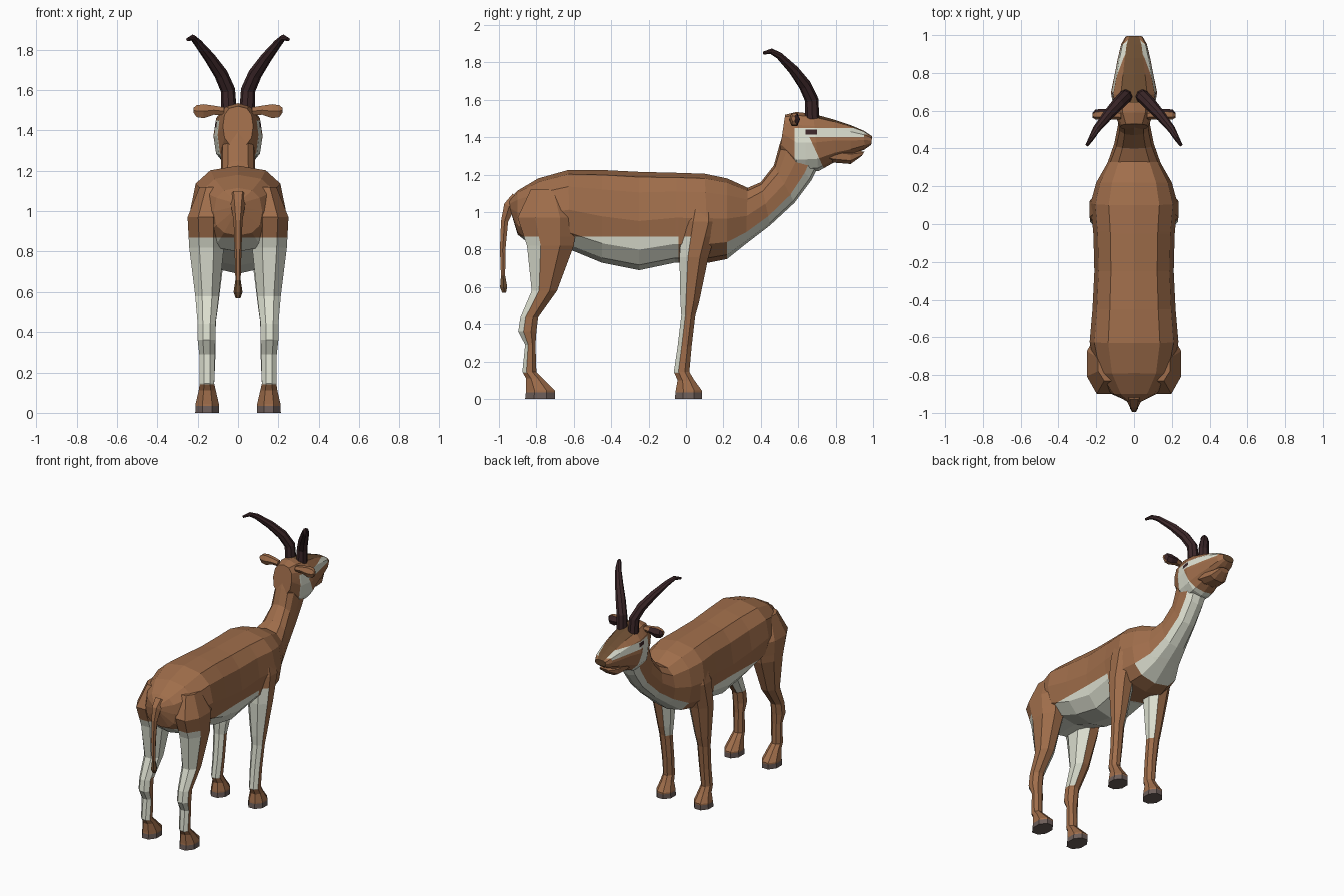
import bpy, bmesh, math
from mathutils import Vector as V

if "Cube" in bpy.data.objects:
    bpy.data.objects.remove(bpy.data.objects["Cube"])

COLOURS = {
    "tan_coat": (0.35, 0.155, 0.07), "white_fur": (0.72, 0.74, 0.63),
    "dark_brown": (0.15, 0.075, 0.032), "horn_black": (0.045, 0.02, 0.022),
    "hoof_grey": (0.15, 0.11, 0.10),
}
MATS = []
for nm, c in COLOURS.items():
    m = bpy.data.materials.new(nm)
    m.diffuse_color = (*c, 1)
    m.use_nodes = True
    m.node_tree.nodes["Principled BSDF"].inputs["Base Color"].default_value = m.diffuse_color
    MATS.append(m)
TAN, WHITE, DARK, HORN, HOOF = range(5)


def spow(t, p):
    return math.copysign(abs(t) ** p, t)


def loft(name, rings, n=8, phase=0.0, power=1.0, cuts=(), rule=None, mirror=False):
    """Skin rings (centre, u, v); cut colour borders; colour faces by rule(centre, normal)."""
    bm = bmesh.new()
    loops = []
    for c, u, v in rings:
        ang = [2 * math.pi * (j + phase) / n for j in range(n)]
        loops.append([bm.verts.new(c + u * spow(math.cos(a), power) + v * spow(math.sin(a), power))
                      for a in ang])
    for a, b in zip(loops, loops[1:]):
        for j in range(n):
            k = (j + 1) % n
            bm.faces.new((a[j], a[k], b[k], b[j]))
    bm.faces.new(loops[0])
    bm.faces.new(loops[-1])
    bmesh.ops.recalc_face_normals(bm, faces=bm.faces[:])
    for co, no in cuts:
        bmesh.ops.bisect_plane(bm, geom=bm.verts[:] + bm.edges[:] + bm.faces[:],
                               plane_co=co, plane_no=no)
    bm.normal_update()
    for f in bm.faces:
        f.material_index = rule(f.calc_center_median(), f.normal) if rule else TAN
    me = bpy.data.meshes.new(name)
    bm.to_mesh(me)
    bm.free()
    for m in MATS:
        me.materials.append(m)
    ob = bpy.data.objects.new(name, me)
    bpy.context.collection.objects.link(ob)
    if mirror:
        ob.modifiers.new("mirror", 'MIRROR').use_mirror_merge = False
    return ob


def side_rings(secs):
    """Sections (top y, top z, bottom y, bottom z, half width)."""
    out = []
    for ty, tz, by, bz, w in secs:
        t, b = V((0, ty, tz)), V((0, by, bz))
        out.append(((t + b) / 2, (t - b) / 2, V((w, 0, 0))))
    return out


def tube_rings(path):
    """Path points (x, y, z, radius)."""
    pts = [V(p[:3]) for p in path]
    out = []
    for i, p in enumerate(pts):
        t = (pts[min(i + 1, len(pts) - 1)] - pts[max(i - 1, 0)]).normalized()
        u = t.cross(V((0, 1, 0.2))).normalized()
        out.append((p, u * path[i][3], t.cross(u) * path[i][3]))
    return out


# Body and neck
def body_colour(c, n):
    if c.y < -0.04:
        return WHITE if c.z < 0.87 else TAN
    under = n.dot(V((0, 0.7, -0.7)))
    return WHITE if c.y > 0.2 and under > (0.7 if c.y < 0.45 else 0.4) else TAN


loft("body", side_rings([
    (-.95, 1.06, -.93, .98, .03), (-.90, 1.115, -.90, .88, .12), (-.79, 1.18, -.80, .80, .20),
    (-.63, 1.225, -.62, .80, .235), (-.45, 1.225, -.45, .73, .22), (-.25, 1.215, -.25, .69, .21),
    (-.05, 1.21, -.06, .73, .215), (.10, 1.205, .12, .73, .23), (.22, 1.18, .22, .75, .20),
    (.33, 1.13, .32, .83, .14), (.40, 1.16, .45, .93, .105), (.47, 1.25, .58, 1.05, .085),
    (.50, 1.36, .67, 1.17, .085), (.54, 1.48, .70, 1.23, .09)]),
    n=12, power=0.78, rule=body_colour,
    cuts=[((0, 0, .87), (0, 0, 1)), ((0, -.04, 0), (0, 1, 0))])


# Head with white eye stripe, cheek patch, eye and dark blaze
def head_colour(c, n):
    if c.y > 0.975 and c.z < 1.40:
        return DARK
    if n.z > 0.75:
        return DARK if c.y > 0.66 else TAN
    if 1.40 < c.z < 1.45 and 0.58 < c.y < 0.96 and abs(c.x) > 0.03:
        if 0.64 < c.y < 0.70 and 1.415 < c.z < 1.442:
            return HORN
        return WHITE
    if c.z < 1.40 and c.y > 0.58 and (c.y - .66) * .13 + (c.z - 1.4) * .06 < 0:
        return WHITE
    return TAN


up, fwd = (0, 0, 1), (0, 1, 0)
loft("head", side_rings([
    (.53, 1.52, .50, 1.32, .075), (.59, 1.535, .59, 1.21, .105), (.68, 1.525, .71, 1.22, .122),
    (.79, 1.495, .80, 1.27, .102), (.88, 1.465, .88, 1.30, .085), (.95, 1.435, .955, 1.335, .068),
    (.995, 1.405, .99, 1.36, .045)]),
    n=12, power=0.8, rule=head_colour,
    cuts=[((0, 0, z), up) for z in (1.40, 1.415, 1.442, 1.45)]
    + [((0, y, 0), fwd) for y in (.58, .64, .70)]
    + [((0, .66, 1.4), (0, .13, .06))])

# Lower jaw
loft("jaw", side_rings([
    (.72, 1.36, .71, 1.28, .09), (.80, 1.34, .79, 1.262, .085), (.88, 1.33, .88, 1.255, .07),
    (.955, 1.325, .94, 1.30, .04)]), n=8, phase=.5, power=0.8)


# Legs: sections (z, back y, front y, inner x, outer x)
def leg_rings(secs):
    k = 1 / math.cos(math.pi / 8)
    return [(V(((a + b) / 2, (y0 + y1) / 2, z)), V(((b - a) / 2 * k, 0, 0)),
             V((0, (y1 - y0) / 2 * k, 0))) for z, y0, y1, a, b in secs]


def leg_colour(c, n):
    if c.z < 0.035:
        return HOOF
    if 0.14 < c.z < 0.87 and (n.y < -0.5 or (n.x < -0.5 and c.z > 0.45)):
        return WHITE
    return TAN


leg_cuts = [((0, 0, z), up) for z in (.035, .14, .45, .87)]
loft("front_legs", leg_rings([
    (1.08, .02, .16, .10, .20), (.95, -.02, .18, .08, .235), (.76, -.035, .12, .07, .232),
    (.52, -.03, .07, .10, .205), (.45, -.025, .05, .11, .198), (.28, -.045, .03, .112, .19),
    (.145, -.065, .018, .118, .19), (.10, -.045, .045, .11, .195), (.045, -.055, .085, .095, .208),
    (0, -.06, .085, .093, .212)]),
    phase=.5, cuts=leg_cuts, rule=leg_colour, mirror=True)
loft("hind_legs", leg_rings([
    (1.12, -.83, -.66, .08, .19), (.97, -.90, -.58, .07, .25), (.82, -.85, -.60, .07, .242),
    (.58, -.825, -.69, .095, .212), (.44, -.885, -.79, .112, .20), (.36, -.897, -.80, .112, .20),
    (.29, -.86, -.805, .115, .192), (.145, -.875, -.80, .118, .19), (.11, -.855, -.765, .11, .195),
    (.045, -.855, -.70, .095, .21), (0, -.86, -.70, .093, .212)]),
    phase=.5, cuts=leg_cuts, rule=leg_colour, mirror=True)

# Tail with dark tuft
loft("tail", tube_rings([
    (0, -.90, 1.07, .045), (0, -.945, 1.03, .035), (0, -.97, .95, .022), (0, -.98, .80, .017),
    (0, -.978, .66, .013), (0, -.975, .60, .022), (0, -.972, .57, .012)]), n=6,
    rule=lambda c, n: DARK if c.z < .66 else TAN)

# Horns
loft("horns", tube_rings([
    (.045, .675, 1.50, .038), (.05, .672, 1.60, .036), (.085, .635, 1.68, .034),
    (.14, .575, 1.76, .028), (.20, .50, 1.835, .02), (.225, .455, 1.86, .015),
    (.25, .415, 1.85, .008)]), n=8, rule=lambda c, n: HORN, mirror=True)

# Ears with dark inner side
loft("ears", [(V((x, y, z)), V((0, ry, 0)), V((0, 0, rz))) for x, y, z, ry, rz in (
    (.07, .575, 1.495, .02, .022), (.12, .58, 1.50, .028, .026), (.17, .58, 1.495, .03, .04),
    (.205, .58, 1.495, .026, .034), (.22, .575, 1.50, .012, .014))], n=6,
    rule=lambda c, n: HORN if n.y > .4 and c.x > .1 else TAN, mirror=True)
